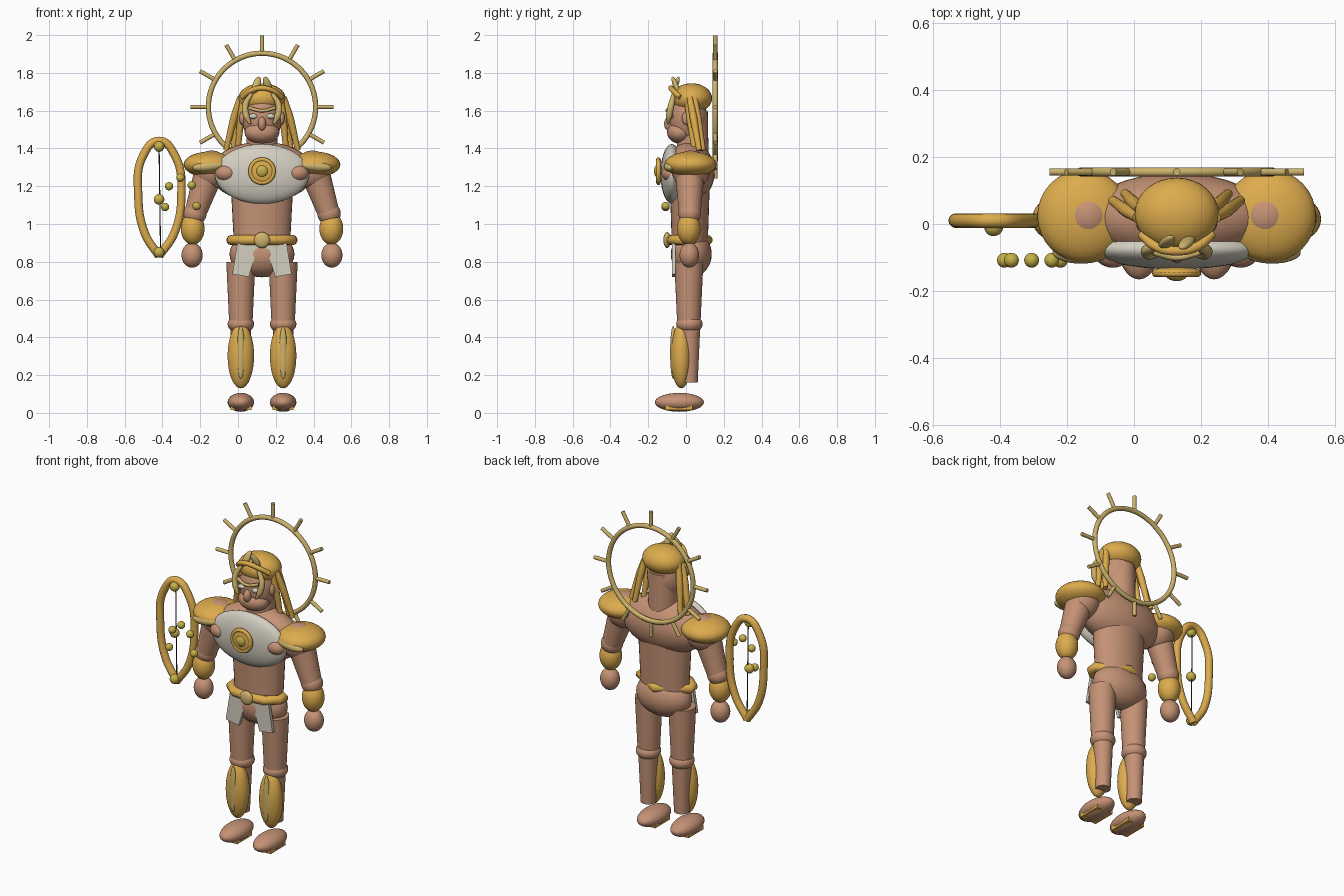
import bpy, bmesh, math
from mathutils import Matrix, Vector

cube = bpy.data.objects.get("Cube")
if cube:
    bpy.data.objects.remove(cube, do_unlink=True)

CX = 0.127  # centre line of the figure


def material(name, rgb):
    m = bpy.data.materials.new(name)
    m.use_nodes = True
    m.diffuse_color = (*rgb, 1)
    m.node_tree.nodes["Principled BSDF"].inputs["Base Color"].default_value = (*rgb, 1)
    return m


SKIN = material("skin", (0.56, 0.29, 0.18))
GOLD = material("gold", (0.72, 0.41, 0.075))
PALE = material("pale gold", (0.61, 0.45, 0.15))
BEAD = material("bright brass", (0.56, 0.44, 0.065))
WHITE = material("ivory", (0.66, 0.62, 0.53))
DARK = material("dark cord", (0.045, 0.04, 0.033))


def add(name, data, mat):
    data.materials.append(mat)
    ob = bpy.data.objects.new(name, data)
    bpy.context.collection.objects.link(ob)
    return ob


def finish(name, bm, mat, smooth=True):
    me = bpy.data.meshes.new(name)
    for f in bm.faces:
        f.smooth = smooth and len(f.verts) <= 4
    bm.to_mesh(me)
    bm.free()
    return add(name, me, mat)


def ball(name, mat, loc, size, tilt=0):
    """Ellipsoid, tilted about the y axis."""
    bm = bmesh.new()
    bmesh.ops.create_uvsphere(bm, u_segments=32, v_segments=18, radius=1)
    bm.transform(Matrix.Diagonal((*size, 1)))
    ob = finish(name, bm, mat)
    ob.location = loc
    ob.rotation_euler.y = tilt
    return ob


def limb(name, mat, a, b, ra, rb, flat=1):
    """Tapered cylinder from a to b."""
    a, b = Vector(a), Vector(b)
    bm = bmesh.new()
    bmesh.ops.create_cone(bm, cap_ends=True, segments=32, radius1=ra, radius2=rb, depth=(b - a).length)
    bm.transform(Matrix.Diagonal((1, flat, 1, 1)))
    ob = finish(name, bm, mat)
    ob.location = (a + b) / 2
    ob.rotation_euler = (b - a).to_track_quat('Z', 'Y').to_euler() if flat == 1 else (0, 0, 0)
    return ob


def tube(name, mat, pts, r, radii=None, kind='BEZIER', closed=False):
    cu = bpy.data.curves.new(name, 'CURVE')
    cu.dimensions = '3D'
    cu.bevel_depth = r
    cu.bevel_resolution = 4
    cu.use_fill_caps = True
    sp = cu.splines.new(kind)
    ps = sp.bezier_points if kind == 'BEZIER' else sp.points
    ps.add(len(pts) - 1)
    for i, (p, co) in enumerate(zip(ps, pts)):
        if kind == 'BEZIER':
            p.co = co
            p.handle_left_type = p.handle_right_type = 'AUTO'
        else:
            p.co = (*co, 1)
        if radii:
            p.radius = radii[i]
    sp.use_cyclic_u = closed
    sp.use_smooth = True
    return add(name, cu, mat)


def plate(name, mat, outline, y, thick):
    """Flat panel from an xz outline."""
    bm = bmesh.new()
    face = bm.faces.new([bm.verts.new((x, y, z)) for x, z in outline])
    ext = bmesh.ops.extrude_face_region(bm, geom=[face])
    bmesh.ops.translate(bm, vec=(0, thick, 0), verts=[v for v in ext["geom"] if isinstance(v, bmesh.types.BMVert)])
    bmesh.ops.recalc_face_normals(bm, faces=bm.faces)
    return finish(name, bm, mat, False)


# Halo ring and rays
HZ, HY = 1.62, 0.155
ring = [(CX + 0.284 * math.sin(math.tau * i / 64), HY, HZ + 0.284 * math.cos(math.tau * i / 64)) for i in range(64)]
tube("halo_ring", PALE, ring, 0.014, kind='POLY', closed=True)
for i in range(12):
    s, c = math.sin(math.tau * i / 12), math.cos(math.tau * i / 12)
    limb("halo_ray", PALE, (CX + 0.285 * s, HY, HZ + 0.285 * c), (CX + 0.379 * s, HY, HZ + 0.379 * c), 0.011, 0.011)

# Head
ball("head", SKIN, (CX, 0.012, 1.56), (0.105, 0.1, 0.14))
ball("jaw", SKIN, (CX, -0.03, 1.485), (0.092, 0.07, 0.06))
limb("neck", SKIN, (CX, 0.035, 1.34), (CX, 0.035, 1.6), 0.085, 0.08)
ball("nose", SKIN, (CX, -0.09, 1.53), (0.022, 0.026, 0.037))
ball("hair_cap", GOLD, (CX, 0.03, 1.665), (0.125, 0.108, 0.08))

# Tiara band
tube("tiara_band", GOLD, [(CX - 0.105, -0.03, 1.67), (CX - 0.06, -0.068, 1.705), (CX, -0.08, 1.72),
                          (CX + 0.06, -0.068, 1.705), (CX + 0.105, -0.03, 1.67)], 0.014)
tube("brow_band", PALE, [(CX - 0.07, -0.085, 1.615), (CX, -0.1, 1.6), (CX + 0.07, -0.085, 1.615)], 0.009)

# Torso
ball("chest", SKIN, (CX, 0.02, 1.275), (0.275, 0.132, 0.16))
limb("waist", SKIN, (CX, 0.02, 0.88), (CX, 0.02, 1.2), 0.148, 0.165, 0.64)
ball("pelvis", SKIN, (CX, 0.028, 0.84), (0.172, 0.108, 0.122))
ball("breastplate", WHITE, (CX, -0.075, 1.265), (0.25, 0.06, 0.158))
ball("medallion", GOLD, (CX, -0.143, 1.28), (0.073, 0.017, 0.073))
tube("medallion_rim", GOLD, [(CX + 0.062 * math.sin(math.tau * i / 32), -0.147, 1.28 + 0.062 * math.cos(math.tau * i / 32))
                             for i in range(32)], 0.011, kind='POLY', closed=True)
ball("medallion_boss", BEAD, (CX, -0.15, 1.28), (0.033, 0.02, 0.033))

# Belt, pointed at the back
tube("belt", GOLD, [(CX + x, y, 0.915) for x, y in
                    [(0, -0.082), (0.1, -0.07), (0.16, -0.02), (0.165, 0.02), (0, 0.115),
                     (-0.165, 0.02), (-0.16, -0.02), (-0.1, -0.07)]], 0.026, kind='POLY', closed=True)
ball("buckle", PALE, (CX, -0.1, 0.915), (0.042, 0.02, 0.042))

# Paired parts
for s, side in ((-1, "right_"), (1, "left_")):
    def at(x, y, z):
        return (CX + s * x, y, z)

    ball(side + "eye", WHITE, at(0.047, -0.078, 1.57), (0.024, 0.016, 0.014))
    ball(side + "ear", SKIN, at(0.104, 0.0, 1.56), (0.016, 0.022, 0.035))
    tube(side + "tiara_horn", PALE, [at(0.055, -0.065, 1.69), at(0.088, -0.078, 1.63), at(0.082, -0.09, 1.57),
                                     at(0.062, -0.095, 1.53)], 0.017, (0.6, 1, 1, 0.4))
    leaf = ball(side + "tiara_leaf", PALE, at(0.03, -0.055, 1.735), (0.02, 0.014, 0.05), -s * 0.35)
    leaf.rotation_euler.x = 0.35 * s

    # Hair locks
    for x, y, dx, dy in ((0.115, 0.02, 0.075, 0.05), (0.108, 0.045, 0.045, 0.045), (0.098, 0.005, 0.03, 0.04)):
        tube(side + "hair_lock", GOLD, [at(x, y, 1.67), at(x + dx * 0.45, y + dy * 0.4, 1.56),
                                        at(x + dx, y + dy, 1.39)], 0.018, (0.9, 1.1, 0.8))

    # Shoulder and arm
    ball(side + "side_chest", SKIN, at(0.19, -0.08, 1.27), (0.058, 0.05, 0.045))
    ball(side + "shoulder", SKIN, at(0.267, 0.025, 1.285), (0.1, 0.1, 0.104))
    ball(side + "pauldron", GOLD, at(0.277, 0.024, 1.315), (0.138, 0.138, 0.068))
    ball(side + "pauldron_trim", PALE, at(0.285, -0.085, 1.305), (0.085, 0.033, 0.028), s * 0.1)
    limb(side + "upper_arm", SKIN, at(0.275, 0.02, 1.29), at(0.352, 0.02, 1.06), 0.08, 0.058)
    ball(side + "elbow", SKIN, at(0.355, 0.02, 1.055), (0.062, 0.06, 0.06))
    ball(side + "bracer", GOLD, at(0.367, 0.015, 0.975), (0.063, 0.062, 0.085))
    ball(side + "hand", SKIN, at(0.37, 0.018, 0.835), (0.056, 0.052, 0.066))

    # Loincloth panel
    plate(side + "loincloth", WHITE, [at(x, 0, z)[::2] for x, z in
                                      ((0.015, 0.9), (0.13, 0.9), (0.157, 0.735), (0.07, 0.72))], -0.075, 0.02)

    # Leg
    limb(side + "thigh", SKIN, at(0.112, 0.015, 0.48), at(0.112, 0.015, 0.8), 0.062, 0.077)
    ball(side + "knee", SKIN, at(0.112, 0.018, 0.47), (0.07, 0.07, 0.05))
    limb(side + "shin", SKIN, at(0.112, 0.02, 0.16), at(0.112, 0.02, 0.47), 0.042, 0.056)
    ball(side + "greave", GOLD, at(0.112, -0.025, 0.302), (0.07, 0.056, 0.172))
    ball(side + "greave_trim", PALE, at(0.112, -0.068, 0.32), (0.021, 0.016, 0.14))
    ball(side + "foot", SKIN, at(0.112, -0.035, 0.056), (0.07, 0.13, 0.05))
    w = 0.056
    sole = plate(side + "sandal_sole", GOLD, [at(0.112 + x, 0, z)[::2] for x, z in
                                              ((-w, 0.016), (w, 0.016), (w, 0.04), (-w, 0.04))], -0.11, 0.145)

# Bow loop, cord and beads
BX = -0.418
bow = [(0, 0.83), (-0.075, 0.95), (-0.11, 1.15), (-0.085, 1.36), (0, 1.44),
       (0.085, 1.36), (0.118, 1.15), (0.08, 0.95), (0, 0.83)]
tube("bow", GOLD, [(BX + x, 0.01, z) for x, z in bow], 0.022)
limb("bow_cord", DARK, (BX + 0.008, 0, 0.85), (BX, 0, 1.42), 0.003, 0.003)
for z in (0.85, 1.13, 1.41):
    ball("bow_bead", BEAD, (BX, -0.01, z), (0.028, 0.026, 0.028))
for x, z in ((-0.365, 1.2), (-0.386, 1.09), (-0.305, 1.245), (-0.245, 1.205), (-0.219, 1.095)):
    ball("floating_bead", BEAD, (x, -0.108, z), (0.022, 0.022, 0.022))
